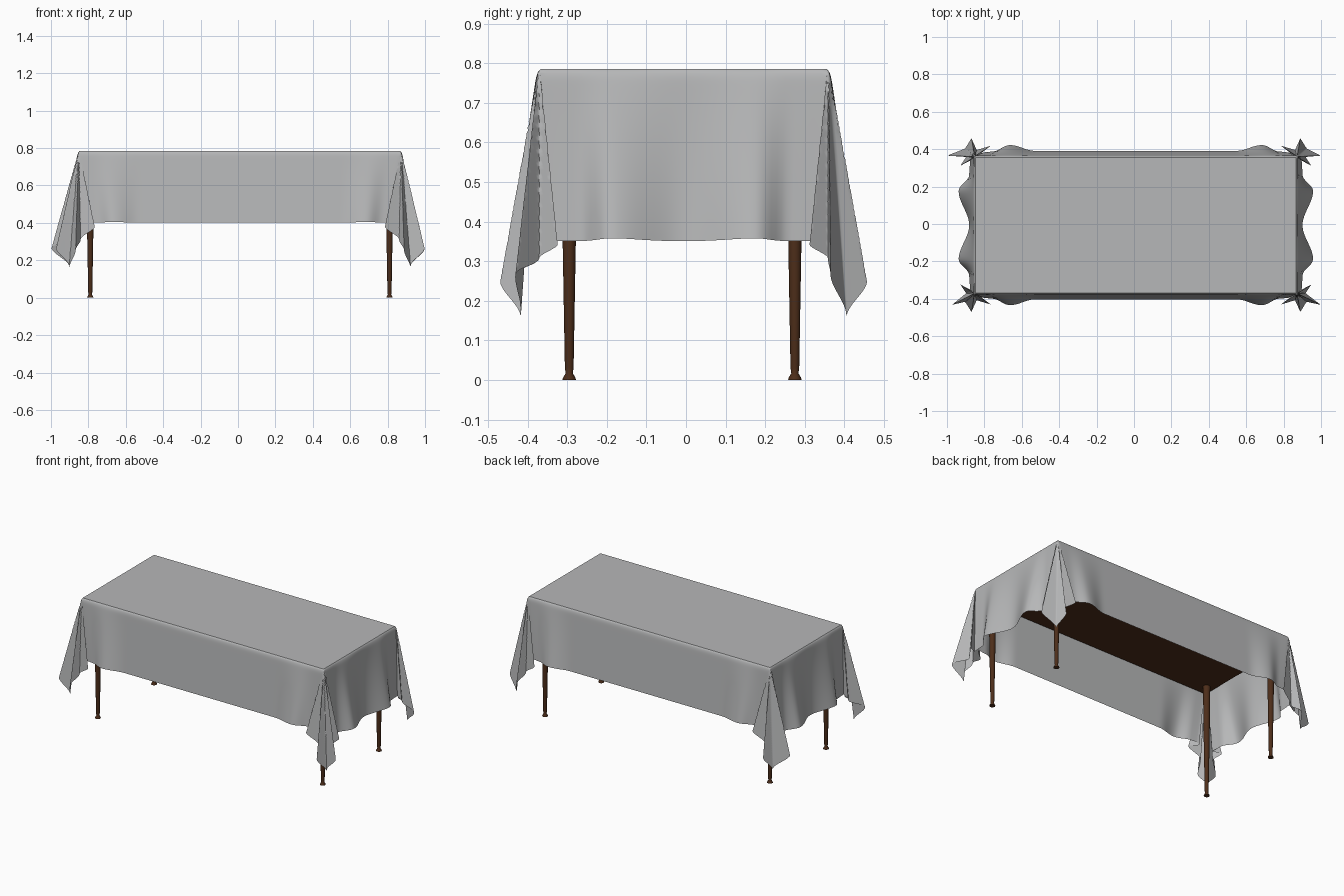
import bpy, bmesh, math

if "Cube" in bpy.data.objects:
    bpy.data.objects.remove(bpy.data.objects["Cube"])

CX, CY = 0.01, -0.006          # table centre
HX, HY = 0.857, 0.362          # flat half sizes of the cloth top
LX, LY = 0.435, 0.385          # hang lengths: short ends, long sides
TOP, ROUND = 0.785, 0.008


def material(name, rgb):
    m = bpy.data.materials.new(name)
    m.diffuse_color = (*rgb, 1)
    m.use_nodes = True
    m.node_tree.nodes["Principled BSDF"].inputs["Base Color"].default_value = m.diffuse_color
    return m


CLOTH = material("grey cloth", (0.47, 0.475, 0.48))
WOOD = material("dark brown wood", (0.075, 0.027, 0.010))


def make_object(name, bm, mat):
    mesh = bpy.data.meshes.new(name)
    bmesh.ops.recalc_face_normals(bm, faces=bm.faces)
    bm.to_mesh(mesh)
    bm.free()
    mesh.materials.append(mat)
    ob = bpy.data.objects.new(name, mesh)
    bpy.context.collection.objects.link(ob)
    bpy.ops.object.select_all(action='DESELECT')
    bpy.context.view_layer.objects.active = ob
    ob.select_set(True)
    bpy.ops.object.shade_smooth_by_angle(angle=math.radians(40))
    return ob


def ease(keys, t):
    """Smooth interpolation through (t, value, ...) keys."""
    if t <= keys[0][0]:
        return keys[0][1:]
    for p, q in zip(keys, keys[1:]):
        if t <= q[0]:
            k = (t - p[0]) / (q[0] - p[0])
            k = k * k * (3 - 2 * k)
            return tuple(a + (b - a) * k for a, b in zip(p[1:], q[1:]))
    return keys[-1][1:]


# Hang directions (outward x, outward y) on short ends and long sides,
# keyed by distance from the corner
END = [(0, 0.05, -0.04), (0.08, 0.06, -0.03), (0.18, 0.19, 0), (0.36, 0.06, 0)]
SIDE = [(0, -0.12, 0.05), (0.05, -0.10, 0.06), (0.16, -0.06, 0.15),
        (0.32, 0, 0.07), (0.86, 0, 0.07)]


def corner_keys(sx, sy):
    """Folds at a corner, keyed by fabric angle in degrees."""
    prong = 0.11 if sy < 0 else 0.01
    reach = 0.22 if (sx < 0 and sy < 0) else (0.265 if sx < 0 else 0.23)
    return [(0, 0.05, -0.04), (9, 0.16, -0.10), (18, 0.09, 0.0),
            (30, reach, prong), (41, 0.08, 0.07), (50, 0.03, 0.175),
            (60, -0.02, 0.07), (74, -0.20, 0.13), (82, -0.08, 0.04),
            (90, -0.12, 0.05)]


CORNERS = {(sx, sy): corner_keys(sx, sy) for sx in (-1, 1) for sy in (-1, 1)}


def drape(u, v):
    """Map a point of the flat cloth to its hanging place."""
    sx, sy = (1 if u >= 0 else -1), (1 if v >= 0 else -1)
    au, av = abs(u), abs(v)
    eu, ev = max(au - HX, 0), max(av - HY, 0)
    x, y = min(au, HX), min(av, HY)
    s = math.hypot(eu, ev)
    if s < 1e-7:
        return (CX + u, CY + v, TOP)
    phi = math.atan2(ev, eu)
    if eu > 0 and ev > 0:
        a, b = ease(CORNERS[sx, sy], math.degrees(phi))
    elif eu > 0:
        a, b = ease(END, HY - av)
    else:
        a, b = ease(SIDE, HX - au)
    c = math.sqrt(1 - a * a - b * b)
    bulge = ROUND * (1 - math.exp(-s / ROUND))
    s *= 1 + 0.08 * math.sin(2 * phi)
    x += a * s + bulge * math.cos(phi)
    y += b * s + bulge * math.sin(phi)
    return (CX + sx * x, CY + sy * y, TOP - s * c)


def samples(half, hang, flat_n, hang_n):
    pos = [half * i / flat_n for i in range(flat_n + 1)]
    pos += [half + d for d in (0.003, 0.007)]
    pos += [half + hang * i / hang_n for i in range(1, hang_n + 1)]
    pos.sort()
    return [-p for p in reversed(pos[1:])] + pos


# Tablecloth
us, vs = samples(HX, LX, 50, 44), samples(HY, LY, 24, 40)
bm = bmesh.new()
grid = [[bm.verts.new(drape(u, v)) for v in vs] for u in us]
for i in range(len(us) - 1):
    for j in range(len(vs) - 1):
        bm.faces.new((grid[i][j], grid[i + 1][j],
                      grid[i + 1][j + 1], grid[i][j + 1]))
make_object("tablecloth", bm, CLOTH)

# Table top under the cloth
bm = bmesh.new()
bmesh.ops.create_cube(bm, size=1)
for vert in bm.verts:
    vert.co = (CX + vert.co.x * 1.70, CY + vert.co.y * 0.715,
               0.749 + vert.co.z * 0.058)
make_object("table_top", bm, WOOD)


# Tapered round legs with a flared foot
PROFILE = [(0.017, 0), (0.016, 0.005), (0.009, 0.017), (0.011, 0.03),
           (0.0165, 0.34), (0.021, 0.725)]
SEG = 20


def leg(name, x, y):
    bm = bmesh.new()
    rings = [[bm.verts.new((x + r * math.cos(k * math.tau / SEG),
                            y + r * math.sin(k * math.tau / SEG), z))
              for k in range(SEG)] for r, z in PROFILE]
    for lo, hi in zip(rings, rings[1:]):
        for k in range(SEG):
            n = (k + 1) % SEG
            bm.faces.new((lo[k], lo[n], hi[n], hi[k]))
    bm.faces.new(rings[0])
    bm.faces.new(rings[-1])
    make_object(name, bm, WOOD)


for sx, side in ((-1, "left"), (1, "right")):
    for sy, end in ((-1, "front"), (1, "back")):
        leg(f"{end}_{side}_leg", CX + sx * 0.80, -0.01 + sy * 0.285)
